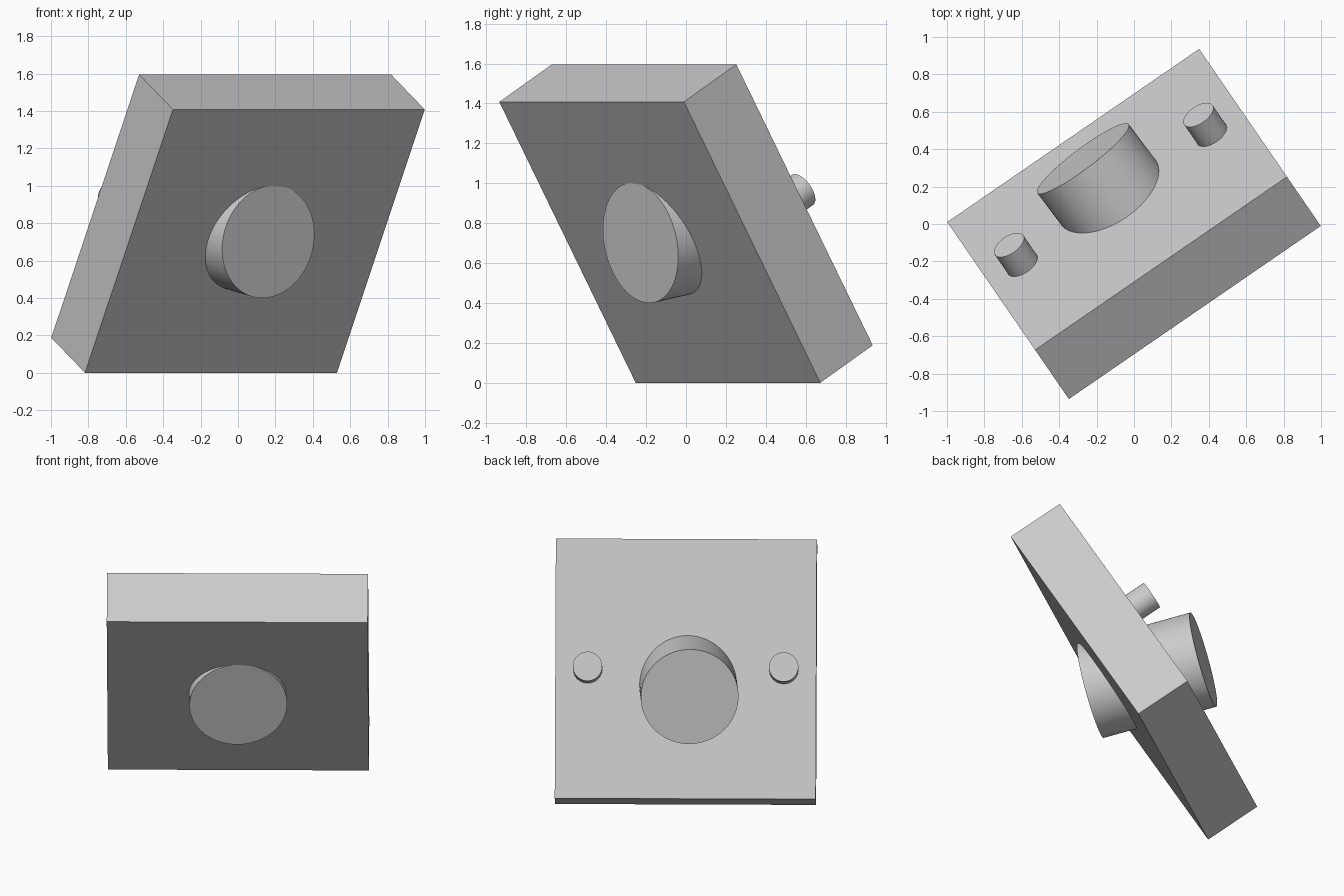
import bpy
from math import radians
from mathutils import Matrix, Vector

cube = bpy.data.objects.get("Cube")
if cube:
    bpy.data.objects.remove(cube, do_unlink=True)

grey = bpy.data.materials.new("plain grey")
grey.use_nodes = True
COLOUR = (0.6, 0.6, 0.6, 1)
grey.diffuse_color = COLOUR
grey.node_tree.nodes["Principled BSDF"].inputs["Base Color"].default_value = COLOUR

# Slanted block frame: local x = width, y = thickness (to the back), z = height
SIDE, THICK = 1.634, 0.37
CENTRE = Vector((0, 0, 0.798))
frame = Matrix.Rotation(radians(34.5), 3, 'Z') @ Matrix.Rotation(radians(30.5), 3, 'X')


def finish(obj, name):
    obj.name = obj.data.name = name
    obj.data.materials.append(grey)
    return obj


def rod(name, start, end, radius):
    """Smooth round bar between two points."""
    axis = end - start
    bpy.ops.mesh.primitive_cylinder_add(
        vertices=96, radius=radius, depth=axis.length, location=(start + end) / 2,
        rotation=axis.to_track_quat('Z', 'Y').to_euler())
    bpy.ops.object.shade_smooth_by_angle(angle=radians(30))
    return finish(bpy.context.object, name)


# Square block
bpy.ops.mesh.primitive_cube_add(size=1, location=CENTRE, rotation=frame.to_euler())
block = finish(bpy.context.object, "block")
block.scale = (SIDE, THICK, SIDE)

# Thick bar passing through the block at a skewed angle
rod("through_bar", Vector((0.162, -0.228, 0.701)), Vector((-0.273, 0.35, 0.832)), 0.306)

# Pair of pins square to the back face
for name, side in (("left_pin", 1), ("right_pin", -1)):
    ends = [CENTRE + frame @ Vector((side * 0.614, y, 0)) for y in (0, 0.332)]
    rod(name, *ends, 0.092)
